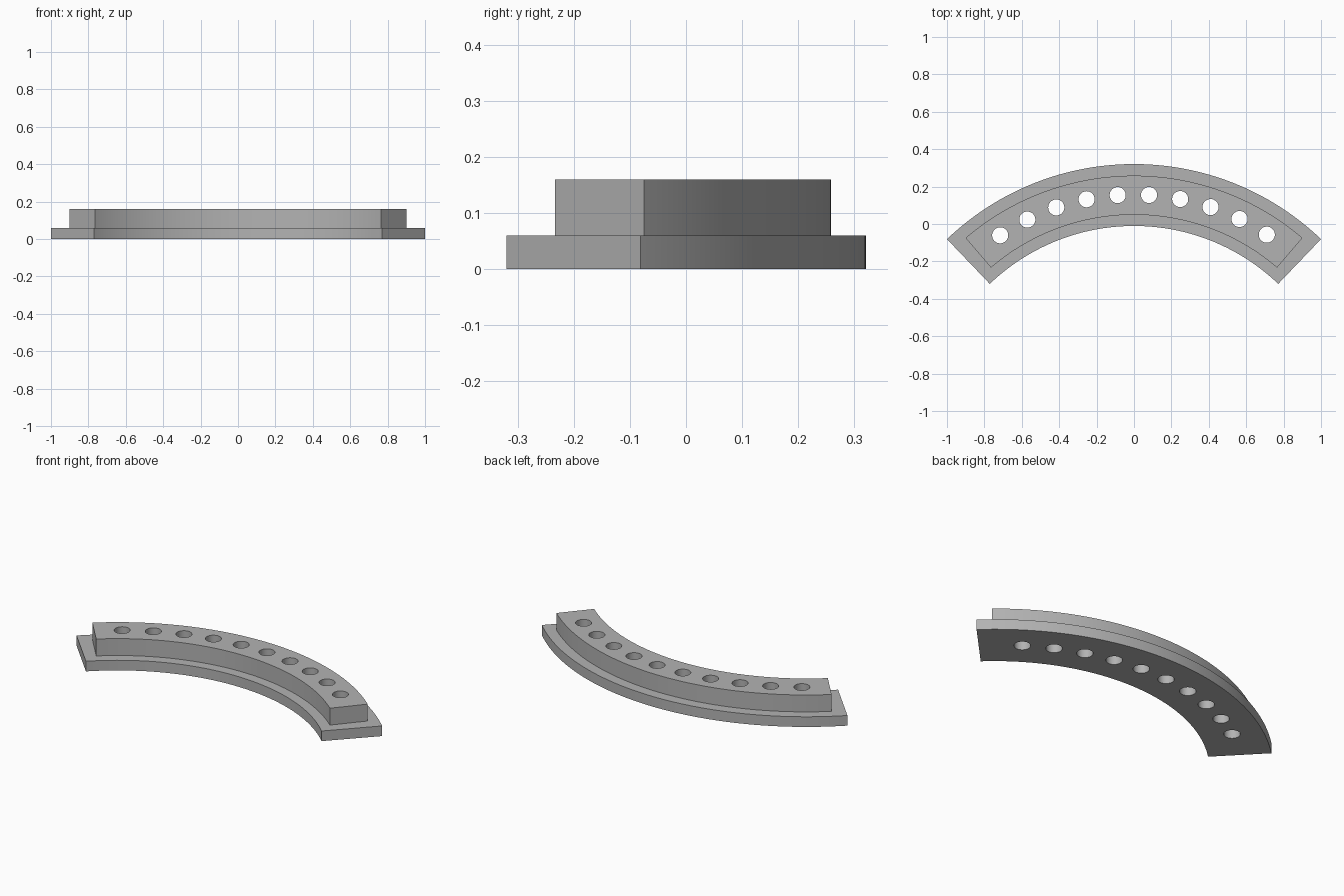
import bpy, bmesh, math
from mathutils import Matrix

cube = bpy.data.objects.get("Cube")
if cube:
    bpy.data.objects.remove(cube, do_unlink=True)

CENTRE_Y = -1.1255      # shared centre of all arcs
ARC_STEPS = 72
HOLE_COUNT = 10

grey = bpy.data.materials.new("plain grey")
grey.use_nodes = True
colour = (0.45, 0.45, 0.45, 1)
grey.diffuse_color = colour
grey.node_tree.nodes["Principled BSDF"].inputs["Base Color"].default_value = colour


def make_object(name, bm):
    bmesh.ops.recalc_face_normals(bm, faces=bm.faces)
    mesh = bpy.data.meshes.new(name)
    bm.to_mesh(mesh)
    bm.free()
    mesh.materials.append(grey)
    obj = bpy.data.objects.new(name, mesh)
    bpy.context.collection.objects.link(obj)
    return obj


def on_arc(radius, angle):
    return radius * math.sin(angle), CENTRE_Y + radius * math.cos(angle)


def arc_slab(name, inner, outer, half_angle, bottom, top):
    """Ring segment extruded upwards."""
    bm = bmesh.new()
    half = math.radians(half_angle)
    angles = [half * (2 * i / ARC_STEPS - 1) for i in range(ARC_STEPS + 1)]
    outline = [on_arc(outer, a) for a in angles] + [on_arc(inner, a) for a in reversed(angles)]
    face = bm.faces.new([bm.verts.new((x, y, bottom)) for x, y in outline])
    raised = bmesh.ops.extrude_face_region(bm, geom=[face])
    verts = [v for v in raised["geom"] if isinstance(v, bmesh.types.BMVert)]
    bmesh.ops.translate(bm, verts=verts, vec=(0, 0, top - bottom))
    return make_object(name, bm)


def combine(target, tool, operation):
    mod = target.modifiers.new(operation.lower(), "BOOLEAN")
    mod.operation = operation
    mod.solver = "EXACT"
    mod.object = tool
    bpy.context.view_layer.objects.active = target
    bpy.ops.object.modifier_apply(modifier=mod.name)
    bpy.data.objects.remove(tool, do_unlink=True)


# Wide base flange with a narrower raised rail
body = arc_slab("curved_rail", 1.115, 1.446, 43.75, 0, 0.06)
rail = arc_slab("raised_rail", 1.175, 1.384, 40.6, 0.03, 0.16)
combine(body, rail, "UNION")

# Evenly spaced holes through both layers
bm = bmesh.new()
for i in range(HOLE_COUNT):
    angle = math.radians(7.5 * (i - (HOLE_COUNT - 1) / 2) - 0.15)
    x, y = on_arc(1.283, angle)
    bmesh.ops.create_cone(bm, cap_ends=True, segments=40, radius1=0.043, radius2=0.043,
                          depth=0.4, matrix=Matrix.Translation((x, y, 0.08)))
holes = make_object("hole_cutter", bm)
holes.hide_render = True
combine(body, holes, "DIFFERENCE")

# Smooth curved walls, crisp edges
bpy.ops.object.select_all(action="DESELECT")
body.select_set(True)
bpy.context.view_layer.objects.active = body
bpy.ops.object.shade_smooth_by_angle(angle=math.radians(30))
